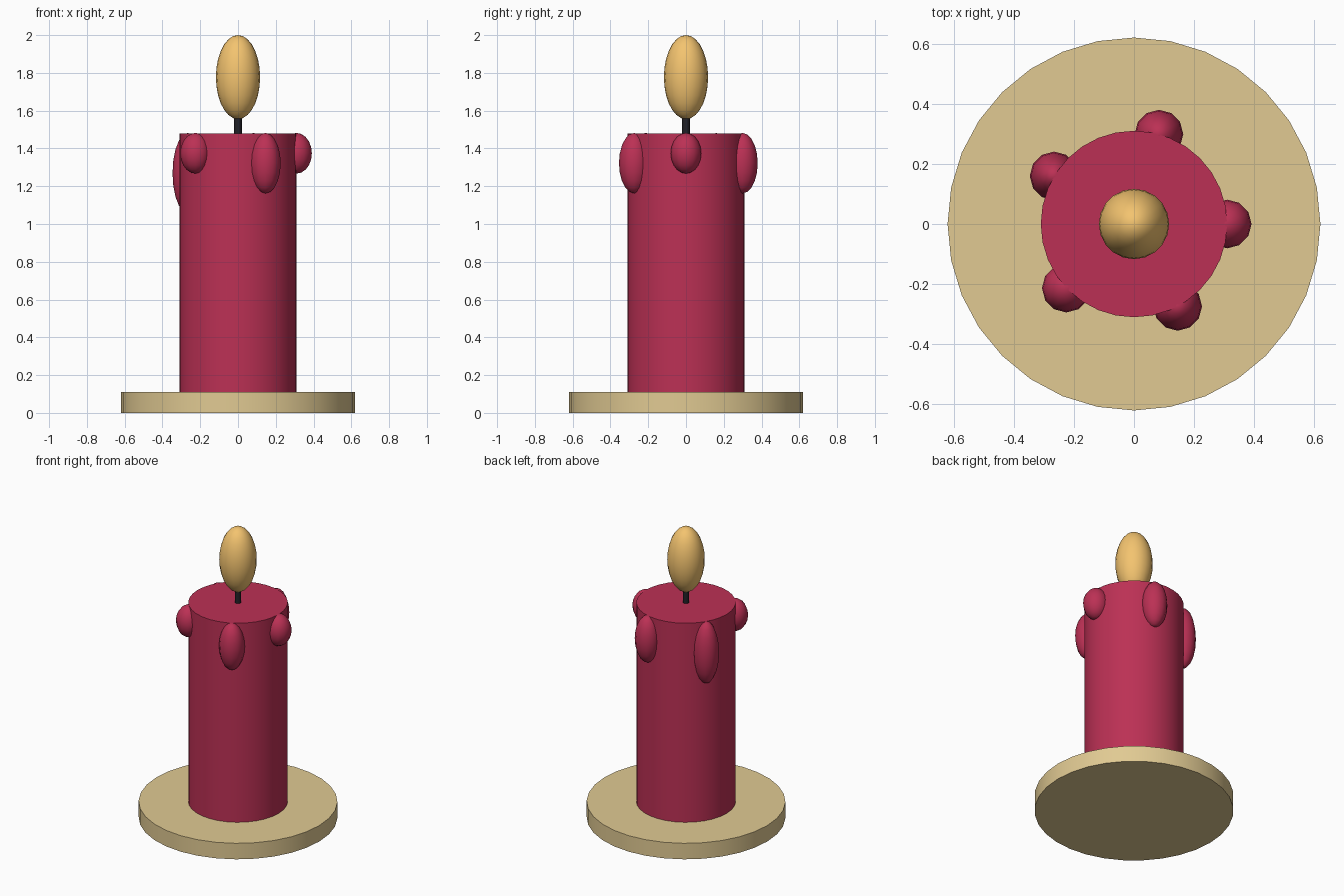
import bpy
from math import cos, sin, radians

if "Cube" in bpy.data.objects:
    bpy.data.objects.remove(bpy.data.objects["Cube"])


def material(name, rgb):
    m = bpy.data.materials.new(name)
    m.diffuse_color = (*rgb, 1)
    m.use_nodes = True
    m.node_tree.nodes["Principled BSDF"].inputs["Base Color"].default_value = m.diffuse_color
    return m


WAX = material("red_wax", (0.50, 0.03, 0.09))
BRASS = material("pale_brass", (0.75, 0.59, 0.29))
BLACK = material("wick_black", (0.015, 0.015, 0.02))
FIRE = material("flame_gold", (0.90, 0.55, 0.16))


def finish(name, mat):
    ob = bpy.context.object
    ob.name = name
    ob.data.materials.append(mat)
    bpy.ops.object.shade_smooth_by_angle(angle=radians(40))
    return ob


def cylinder(name, r, z0, z1, sides, mat):
    bpy.ops.mesh.primitive_cylinder_add(vertices=sides, radius=r, depth=z1 - z0,
                                        location=(0, 0, (z0 + z1) / 2))
    return finish(name, mat)


def ellipsoid(name, x, y, r, z0, z1, segs, rings, mat):
    bpy.ops.mesh.primitive_uv_sphere_add(segments=segs, ring_count=rings, radius=1,
                                         location=(x, y, (z0 + z1) / 2))
    bpy.context.object.scale = (r, r, (z1 - z0) / 2)
    bpy.ops.object.transform_apply(location=False, rotation=False, scale=True)
    ob = finish(name, mat)
    ob.data.polygons.foreach_set("use_smooth", [True] * len(ob.data.polygons))
    bpy.ops.object.shade_smooth()
    return ob


# Plate, candle body and wick
cylinder("plate", 0.62, 0, 0.11, 32, BRASS)
cylinder("candle_body", 0.31, 0.11, 1.48, 32, WAX)
cylinder("wick", 0.02, 1.48, 1.60, 12, BLACK)

# Flame
ellipsoid("flame", 0, 0, 0.117, 1.555, 2.0, 20, 14, FIRE)

# Wax drips around the rim, in three repeating lengths
for i in range(5):
    a = 1.3 * i
    length = (0.215, 0.32, 0.425)[i % 3]
    ellipsoid(f"wax_drip_{i + 1}", 0.31 * cos(a), 0.31 * sin(a), 0.081,
              1.482 - length, 1.482, 12, 10, WAX)
